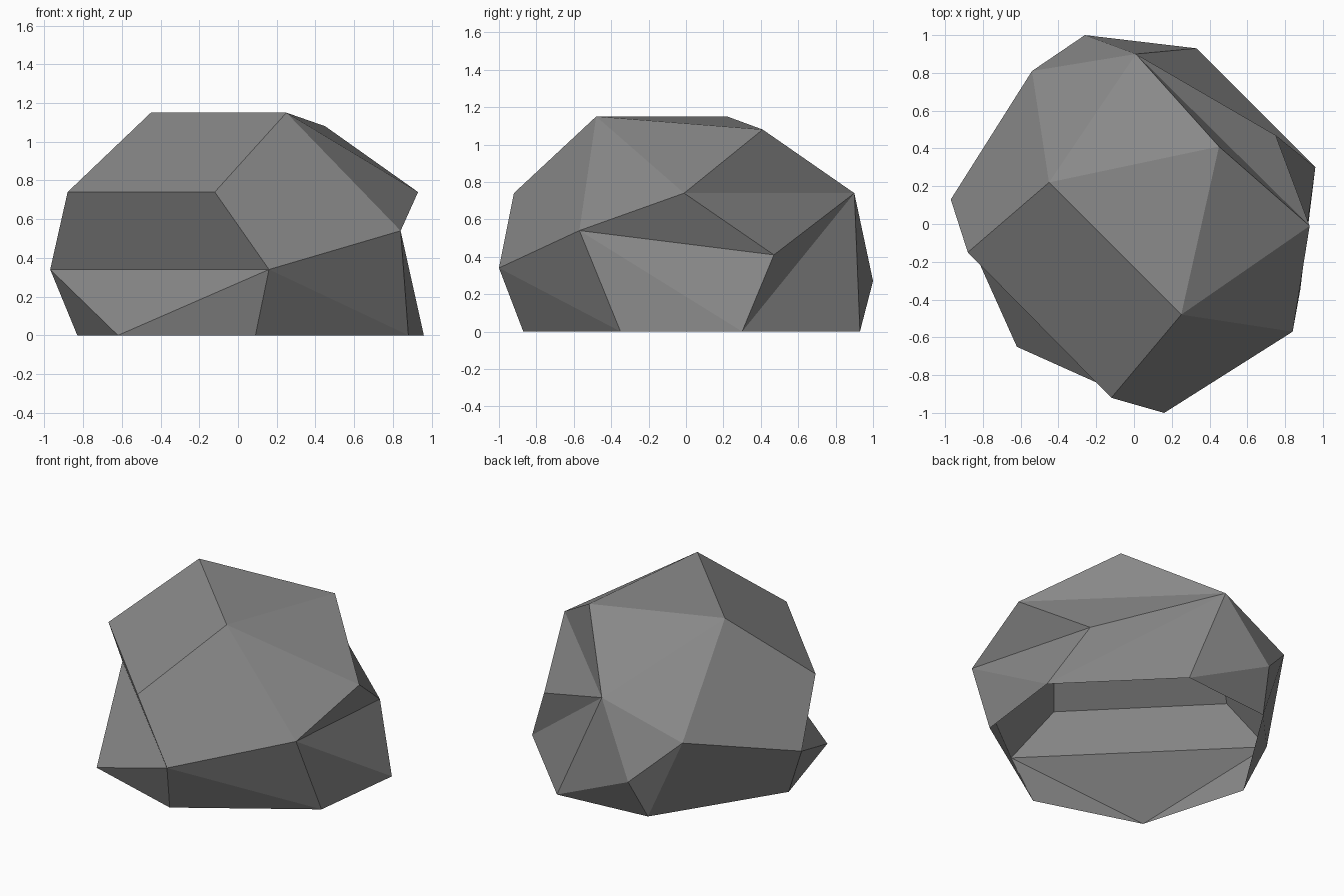
import bpy
import bmesh

cube = bpy.data.objects.get("Cube")
if cube:
    bpy.data.objects.remove(cube)

# Stone material
stone = bpy.data.materials.new("stone_grey")
stone.use_nodes = True
colour = (0.25, 0.25, 0.25, 1)
stone.diffuse_color = colour
stone.node_tree.nodes["Principled BSDF"].inputs["Base Color"].default_value = colour

# Corner points, from the crown down to the ground ring
corners = {
    # crown
    "A": (-.45, .22, 1.15), "B": (.25, -.48, 1.15), "C": (.45, .41, 1.08),
    # shoulder
    "D": (.93, -.01, .74), "G": (-.12, -.92, .74),
    "H": (-.88, -.15, .74), "J": (.01, .9, .74),
    # waist
    "E": (.84, -.57, .54), "S": (-.54, .81, .54), "Q": (.75, .47, .41),
    "F": (.16, -1, .34), "K": (-.97, .13, .34), "R": (-.26, 1, .27),
    # ground ring
    "I": (-.62, -.65, 0), "N": (.09, -.87, 0), "M": (.88, -.35, 0),
    "L": (.96, .3, 0), "P": (.33, .93, 0), "T": (-.32, .87, 0),
    "O": (-.83, .07, 0),
}

# Chipped facets, each spelled by its corners
facets = {
    "crown": "ABC ACJ BDC AHGB AJS AHKS",
    "front_notch": "HGFK KFI FNI KIO",
    "front_right": "GBEF BED FNM FME",
    "side_chips": "EDQ CDJ DJQ EQL ELM QJL JLP",
    "back": "JPR PTR JRS SRT KSTO",
}

# Open-bottomed rock shell
bm = bmesh.new()
point = {name: bm.verts.new(co) for name, co in corners.items()}
for group in facets.values():
    for facet in group.split():
        bm.faces.new([point[name] for name in facet])
bmesh.ops.recalc_face_normals(bm, faces=bm.faces)
bm.normal_update()

# Keep the crown facing outwards
bm.faces.ensure_lookup_table()
if bm.faces[0].normal.z < 0:
    bmesh.ops.reverse_faces(bm, faces=bm.faces)

mesh = bpy.data.meshes.new("rock")
bm.to_mesh(mesh)
bm.free()
mesh.materials.append(stone)
rock = bpy.data.objects.new("rock", mesh)
bpy.context.collection.objects.link(rock)
